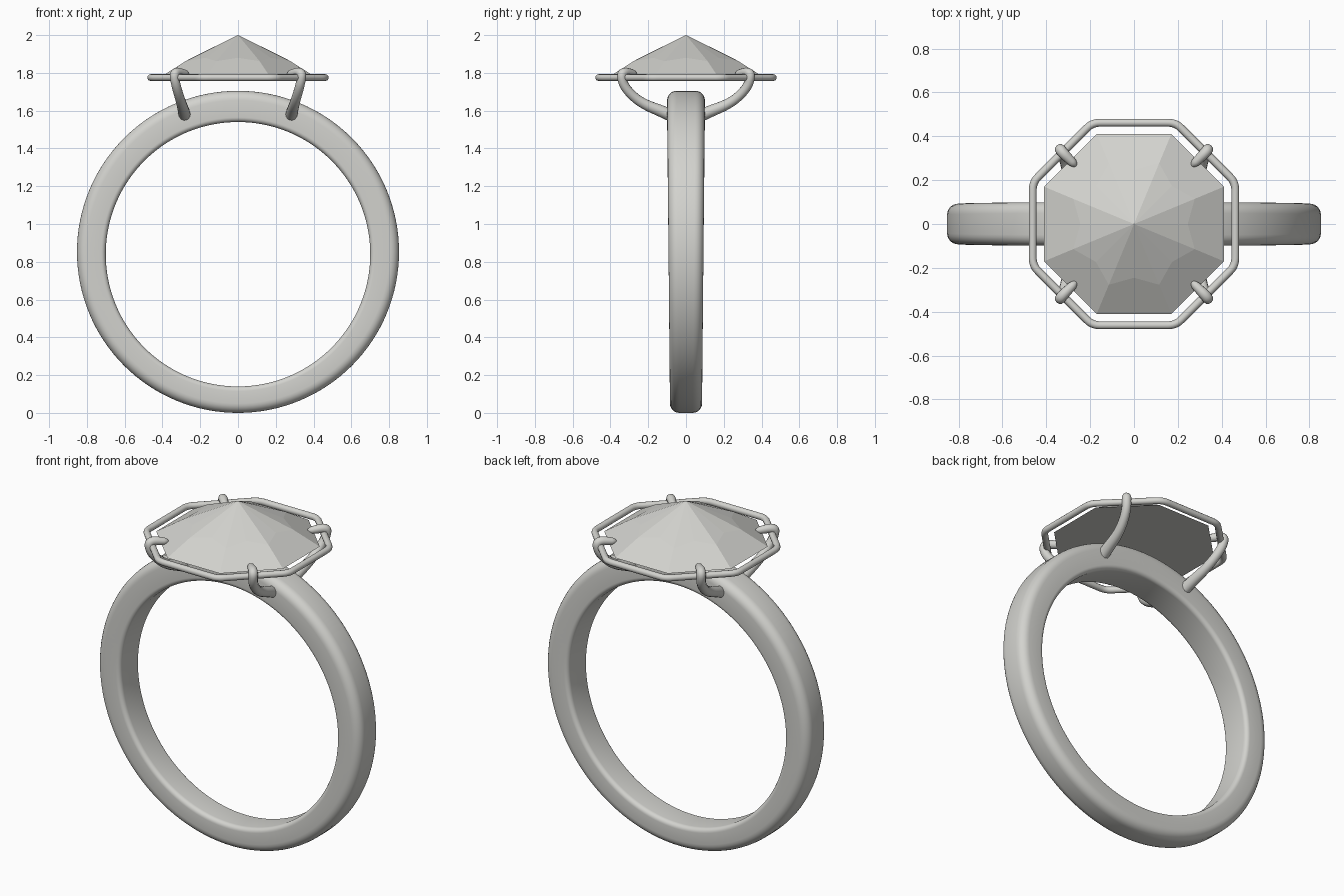
import bpy, bmesh
from math import sin, cos, pi, radians, atan2, hypot
from mathutils import Vector

cube = bpy.data.objects.get("Cube")
if cube:
    bpy.data.objects.remove(cube, do_unlink=True)

silver = bpy.data.materials.new("pale silver grey")
silver.use_nodes = True
colour = (0.65, 0.65, 0.62, 1)
silver.diffuse_color = colour
silver.node_tree.nodes["Principled BSDF"].inputs["Base Color"].default_value = colour


def add_object(name, data):
    obj = bpy.data.objects.new(name, data)
    data.materials.append(silver)
    bpy.context.collection.objects.link(obj)
    return obj


def finish_mesh(name, bm, smooth):
    bmesh.ops.recalc_face_normals(bm, faces=bm.faces)
    for face in bm.faces:
        face.smooth = smooth
    mesh = bpy.data.meshes.new(name)
    bm.to_mesh(mesh)
    bm.free()
    return add_object(name, mesh)


def tube(name, points, radii, depth, cyclic=False):
    """Round wire along a smooth path, turned into a mesh."""
    curve = bpy.data.curves.new(name, "CURVE")
    curve.dimensions = "3D"
    curve.bevel_depth = depth
    curve.bevel_resolution = 4
    curve.use_fill_caps = True
    spline = curve.splines.new("NURBS")
    spline.points.add(len(points) - 1)
    for target, point, radius in zip(spline.points, points, radii):
        target.co = (*point, 1)
        target.radius = radius
    spline.order_u = 3
    spline.resolution_u = 6
    spline.use_cyclic_u = cyclic
    spline.use_endpoint_u = not cyclic
    spline.use_smooth = True
    obj = add_object(name, curve)
    bpy.ops.object.select_all(action="DESELECT")
    obj.select_set(True)
    bpy.context.view_layer.objects.active = obj
    bpy.ops.object.convert(target="MESH")
    bpy.ops.object.shade_smooth_by_angle(angle=radians(60))


# Band: rounded section swept round, a little wider and thicker at the top
def band_section(inner, outer, half):
    section = []
    corners = [(outer, 1, 1, 0.05), (inner, -1, 1, 0.025),
               (inner, -1, -1, 0.025), (outer, 1, -1, 0.05)]
    for quarter, (r, sr, sy, fillet) in enumerate(corners):
        for i in range(7):
            a = (quarter + i / 6) * pi / 2
            section.append((r - sr * fillet + fillet * cos(a),
                            sy * (half - fillet) + fillet * sin(a)))
    return section


bm = bmesh.new()
rings = []
steps = 128
for k in range(steps):
    a = 2 * pi * k / steps
    up = sin(a)
    section = band_section(0.70 - 0.0125 * up, 0.8525, 0.0925 + 0.0075 * up)
    rings.append([bm.verts.new((r * cos(a), y, 0.8525 + r * up)) for r, y in section])
for k, ring in enumerate(rings):
    following = rings[(k + 1) % steps]
    for i in range(len(ring)):
        j = (i + 1) % len(ring)
        bm.faces.new((ring[i], ring[j], following[j], following[i]))
finish_mesh("band", bm, True)

# Gemstone: eight-sided base, star-shaped row of facets, pointed crown
bm = bmesh.new()
apex = bm.verts.new((0, 0, 2))
base, knee, valley = [], [], []
for k in range(8):
    x, y = (0.41, 0.17) if k % 4 in (0, 3) else (0.17, 0.41)
    a = pi / 8 + k * pi / 4
    sx, sy = (1 if cos(a) > 0 else -1), (1 if sin(a) > 0 else -1)
    base.append(bm.verts.new((sx * x, sy * y, 1.778)))
    knee.append(bm.verts.new((0.30 * cos(a), 0.30 * sin(a), 1.862)))
    b = a + pi / 8
    valley.append(bm.verts.new((0.245 * cos(b), 0.245 * sin(b), 1.88)))
for k in range(8):
    n = (k + 1) % 8
    bm.faces.new((base[k], base[n], knee[n], valley[k], knee[k]))
    bm.faces.new((knee[k], valley[k], apex))
    bm.faces.new((valley[k], knee[n], apex))
bm.faces.new(base[::-1])
finish_mesh("gemstone", bm, False)

# Wire frame round the stone, with softened corners
corners = [Vector((x, y, 1.775)) for x, y in
           ((0.462, -0.19), (0.462, 0.19), (0.19, 0.462), (-0.19, 0.462),
            (-0.462, 0.19), (-0.462, -0.19), (-0.19, -0.462), (0.19, -0.462))]
path = []
for i, c in enumerate(corners):
    before = (corners[i - 1] - c).normalized() * 0.07
    after = (corners[(i + 1) % 8] - c).normalized() * 0.07
    path += [c + before, c, c + after]
tube("stone_frame", path, [1] * len(path), 0.018, cyclic=True)

# Four claws rising from the band and hooking over the frame
claw = [(0.28, 0.06, 1.565), (0.285, 0.11, 1.59), (0.30, 0.24, 1.64), (0.325, 0.325, 1.72),
        (0.34, 0.345, 1.79), (0.325, 0.325, 1.805), (0.295, 0.295, 1.80),
        (0.272, 0.272, 1.795), (0.262, 0.262, 1.792)]
widths = [1.3, 1.3, 1.05, 1, 1, 1, 0.9, 0.75, 0.15]
for side, sx in (("left", 1), ("right", -1)):
    for end, sy in (("front", -1), ("back", 1)):
        tube(f"{end}_{side}_claw", [(sx * x, sy * y, z) for x, y, z in claw], widths, 0.025)
